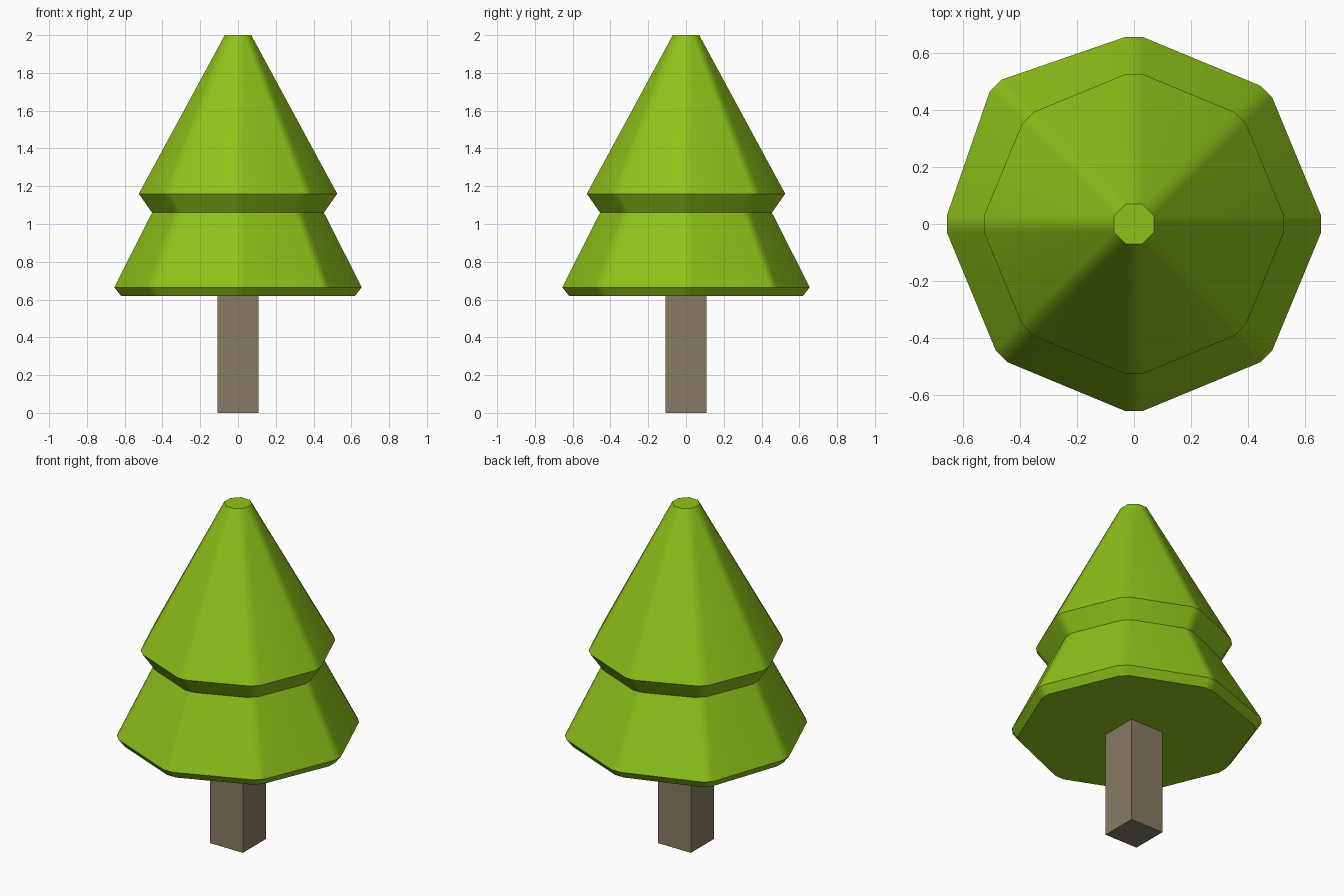
import bpy, bmesh, math
from mathutils import Matrix

if "Cube" in bpy.data.objects:
    bpy.data.objects.remove(bpy.data.objects["Cube"])

HALF = 0.029                                  # half width of each softened corner
TIP = HALF / math.tan(math.radians(22.5))     # corners meet here, giving a plain octagon
# foliage profile: radius, height, extra reach of the back-left corner
PROFILE = [(0.62, 0.62, 0.03), (0.655, 0.665, 0.03), (0.455, 1.06, 0.0),
           (0.525, 1.16, 0.0), (TIP, 2.0, 0.0)]


def material(name, rgb):
    mat = bpy.data.materials.new(name)
    mat.diffuse_color = (*rgb, 1)
    mat.use_nodes = True
    mat.node_tree.nodes["Principled BSDF"].inputs["Base Color"].default_value = mat.diffuse_color
    return mat


def finish(bm, name, mat):
    bmesh.ops.recalc_face_normals(bm, faces=bm.faces[:])
    mesh = bpy.data.meshes.new(name)
    bm.to_mesh(mesh)
    bm.free()
    obj = bpy.data.objects.new(name, mesh)
    bpy.context.collection.objects.link(obj)
    mesh.materials.append(mat)
    return obj


def ring(bm, r, z, extra):
    verts = []
    for k in range(8):
        a = math.radians(45 * k)
        d = r + (extra if k == 3 else 0)
        for t in (-HALF, HALF):
            verts.append(bm.verts.new((d * math.cos(a) - t * math.sin(a),
                                       d * math.sin(a) + t * math.cos(a), z)))
    return verts


# Foliage: two octagonal skirts with softened corners
bm = bmesh.new()
rings = [ring(bm, *p) for p in PROFILE]
for lo, hi in zip(rings, rings[1:]):
    for i in range(16):
        j = (i + 1) % 16
        bm.faces.new((lo[i], lo[j], hi[j], hi[i]))
bm.faces.new(rings[0][::-1])
bm.faces.new(rings[-1])
bmesh.ops.remove_doubles(bm, verts=bm.verts[:], dist=0.0005)
foliage = finish(bm, "foliage", material("leaf_green", (0.27, 0.54, 0.01)))
bpy.context.view_layer.objects.active = foliage
foliage.select_set(True)
bpy.ops.object.shade_smooth_by_angle(angle=math.radians(35))
weighted = foliage.modifiers.new("weighted_normals", 'WEIGHTED_NORMAL')
weighted.keep_sharp = True

# Trunk: square post
bm = bmesh.new()
bmesh.ops.create_cube(bm, size=1, matrix=Matrix.Translation((0, 0, 0.31))
                      @ Matrix.Diagonal((0.216, 0.216, 0.62, 1)))
finish(bm, "trunk", material("bark_brown", (0.24, 0.2, 0.125)))
